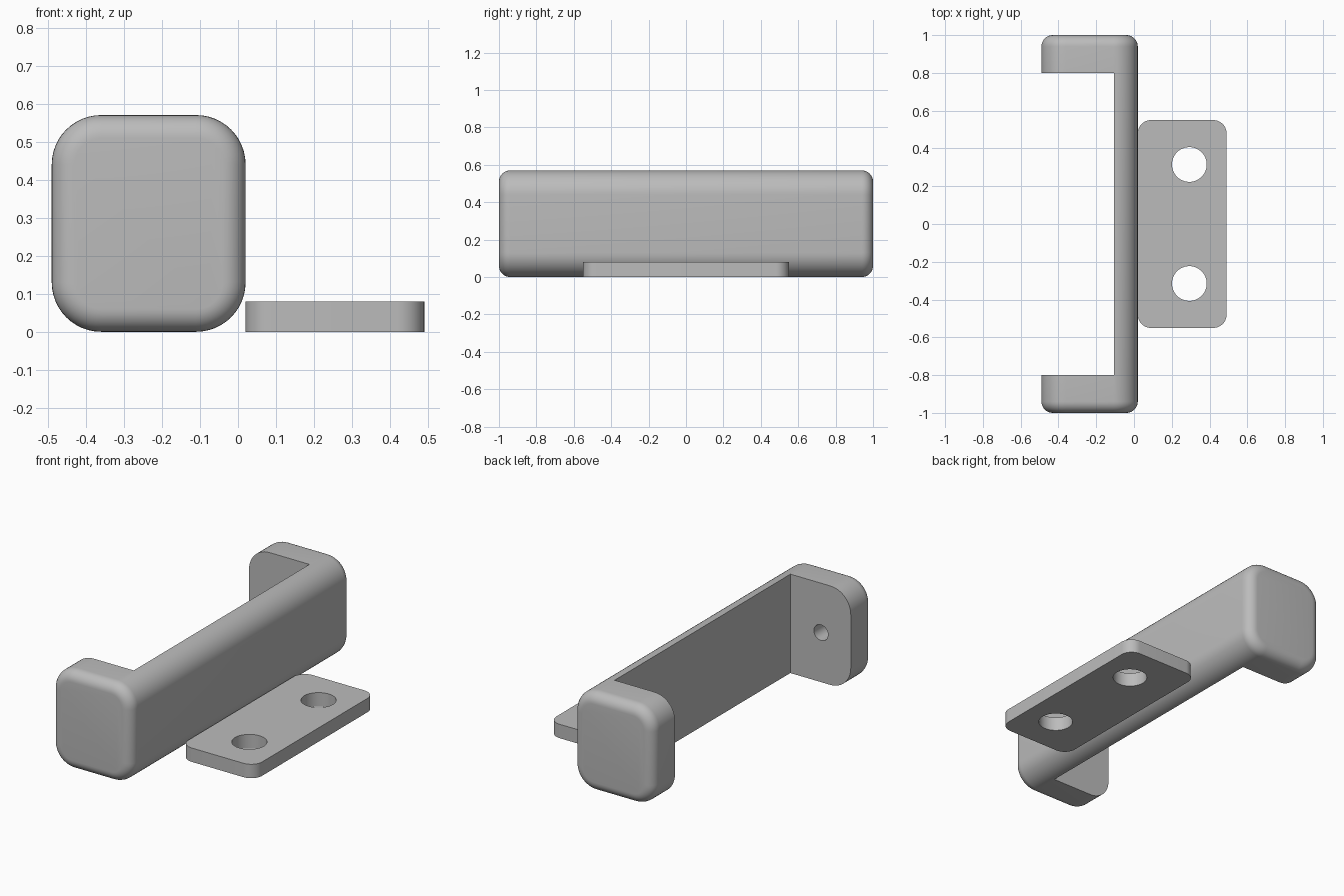
import bpy, bmesh, math
from mathutils import Matrix, Vector

cube = bpy.data.objects.get("Cube")
if cube:
    bpy.data.objects.remove(cube, do_unlink=True)

grey = bpy.data.materials.new("plain grey")
grey.use_nodes = True
COLOUR = (0.5, 0.5, 0.5, 1)
grey.diffuse_color = COLOUR
grey.node_tree.nodes["Principled BSDF"].inputs["Base Color"].default_value = COLOUR


def finish(bm, name):
    bmesh.ops.recalc_face_normals(bm, faces=bm.faces)
    mesh = bpy.data.meshes.new(name)
    bm.to_mesh(mesh)
    bm.free()
    mesh.materials.append(grey)
    ob = bpy.data.objects.new(name, mesh)
    bpy.context.collection.objects.link(ob)
    return ob


def rounded_box(name, low, high, axis, corner, end_fillet=0):
    """Box with corners rounded along one axis and optional rims on its ends."""
    low, high = Vector(low), Vector(high)
    bm = bmesh.new()
    bmesh.ops.create_cube(bm, size=1)
    for v in bm.verts:
        v.co = (low + high) / 2 + v.co * (high - low)
    if corner:
        along = [e for e in bm.edges
                 if abs(e.verts[0].co[axis] - e.verts[1].co[axis]) > 1e-4]
        bmesh.ops.bevel(bm, geom=along, offset=corner, segments=12,
                        profile=0.5, affect='EDGES')
    if end_fillet:
        rims = [e for e in bm.edges
                if abs(e.verts[0].co[axis] - e.verts[1].co[axis]) < 1e-4]
        bmesh.ops.bevel(bm, geom=rims, offset=end_fillet, segments=8,
                        profile=0.5, affect='EDGES')
    return finish(bm, name)


def cylinder(name, centre, radius, depth, along_y=False):
    bm = bmesh.new()
    turn = Matrix.Rotation(math.pi / 2 if along_y else 0, 4, 'X')
    bmesh.ops.create_cone(bm, cap_ends=True, segments=48, radius1=radius,
                          radius2=radius, depth=depth,
                          matrix=Matrix.Translation(centre) @ turn)
    return finish(bm, name)


def cut(target, cutters):
    for c in cutters:
        m = target.modifiers.new("cut", 'BOOLEAN')
        m.operation, m.solver, m.object = 'DIFFERENCE', 'EXACT', c
    bpy.context.view_layer.update()
    graph = bpy.context.evaluated_depsgraph_get()
    mesh = bpy.data.meshes.new_from_object(target.evaluated_get(graph))
    target.modifiers.clear()
    target.data = mesh
    for c in cutters:
        bpy.data.objects.remove(c, do_unlink=True)


# Bracket: a pillowed block opened on one side, with blind pin holes in its ends
bracket = rounded_box("bracket", (-0.49, -1, 0), (0.02, 1, 0.57), 1, 0.13, 0.06)
opening = rounded_box("opening_cutter", (-0.7, -0.8, -0.2), (-0.105, 0.8, 0.8), 2, 0)
pins = [cylinder("pin_hole_cutter", (-0.3, s * 0.8, 0.285), 0.045, 0.2, True)
        for s in (-1, 1)]
cut(bracket, [opening] + pins)

# Flat mounting plate with two screw holes
plate = rounded_box("mounting_plate", (0.02, -0.55, 0), (0.49, 0.55, 0.08), 2, 0.07)
cut(plate, [cylinder("screw_hole_cutter", (0.293, s * 0.315, 0.04), 0.092, 0.3)
            for s in (-1, 1)])

for ob in (bracket, plate):
    bpy.ops.object.select_all(action='DESELECT')
    ob.select_set(True)
    bpy.context.view_layer.objects.active = ob
    bpy.ops.object.shade_smooth_by_angle(angle=math.radians(30))
